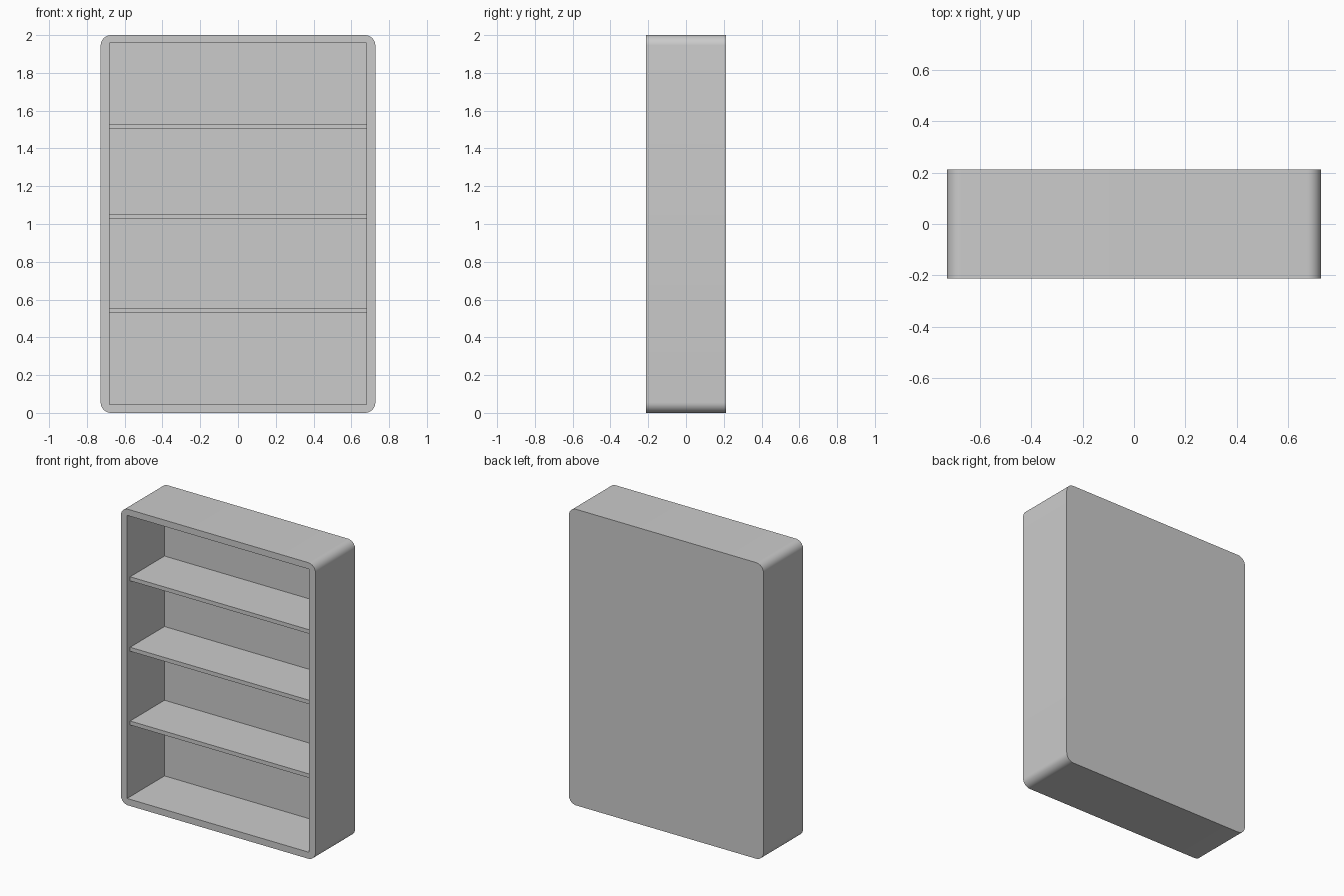
import bpy, bmesh

if "Cube" in bpy.data.objects:
    bpy.data.objects.remove(bpy.data.objects["Cube"])

W, D, H = 1.454, 0.424, 2.0      # outer size
IW, IZ0, IZ1 = 1.36, 0.045, 1.957  # inner opening
BACK = 0.187                     # inner face of the back panel


def box(name, x, y, z, radius=0.0):
    """Box from (min, max) ranges; optional rounding of the edges along y."""
    bm = bmesh.new()
    bmesh.ops.create_cube(bm, size=1)
    for v in bm.verts:
        v.co = [r[0] if c < 0 else r[1] for c, r in zip(v.co, (x, y, z))]
    if radius:
        edges = [e for e in bm.edges
                 if abs(e.verts[0].co.y - e.verts[1].co.y) > 0.01]
        bmesh.ops.bevel(bm, geom=edges, offset=radius, segments=10,
                        profile=0.5, affect='EDGES')
    mesh = bpy.data.meshes.new(name)
    bm.to_mesh(mesh)
    bm.free()
    obj = bpy.data.objects.new(name, mesh)
    bpy.context.collection.objects.link(obj)
    return obj


# Rounded cabinet body, hollowed from the front
body = box("cabinet_body", (-W / 2, W / 2), (-D / 2, D / 2), (0, H), 0.055)
cutter = box("opening_cutter", (-IW / 2, IW / 2), (-0.5, BACK), (IZ0, IZ1))
mod = body.modifiers.new("opening", 'BOOLEAN')
mod.operation = 'DIFFERENCE'
mod.solver = 'EXACT'
mod.object = cutter
bpy.context.view_layer.objects.active = body
bpy.ops.object.select_all(action='DESELECT')
body.select_set(True)
bpy.ops.object.modifier_apply(modifier=mod.name)
bpy.data.objects.remove(cutter)
bpy.ops.object.shade_smooth_by_angle()

# Three shelves, set back slightly from the front
for i, top in enumerate((0.556, 1.054, 1.53)):
    box(f"shelf_{i + 1}", (-IW / 2, IW / 2), (-0.18, BACK), (top - 0.027, top))
